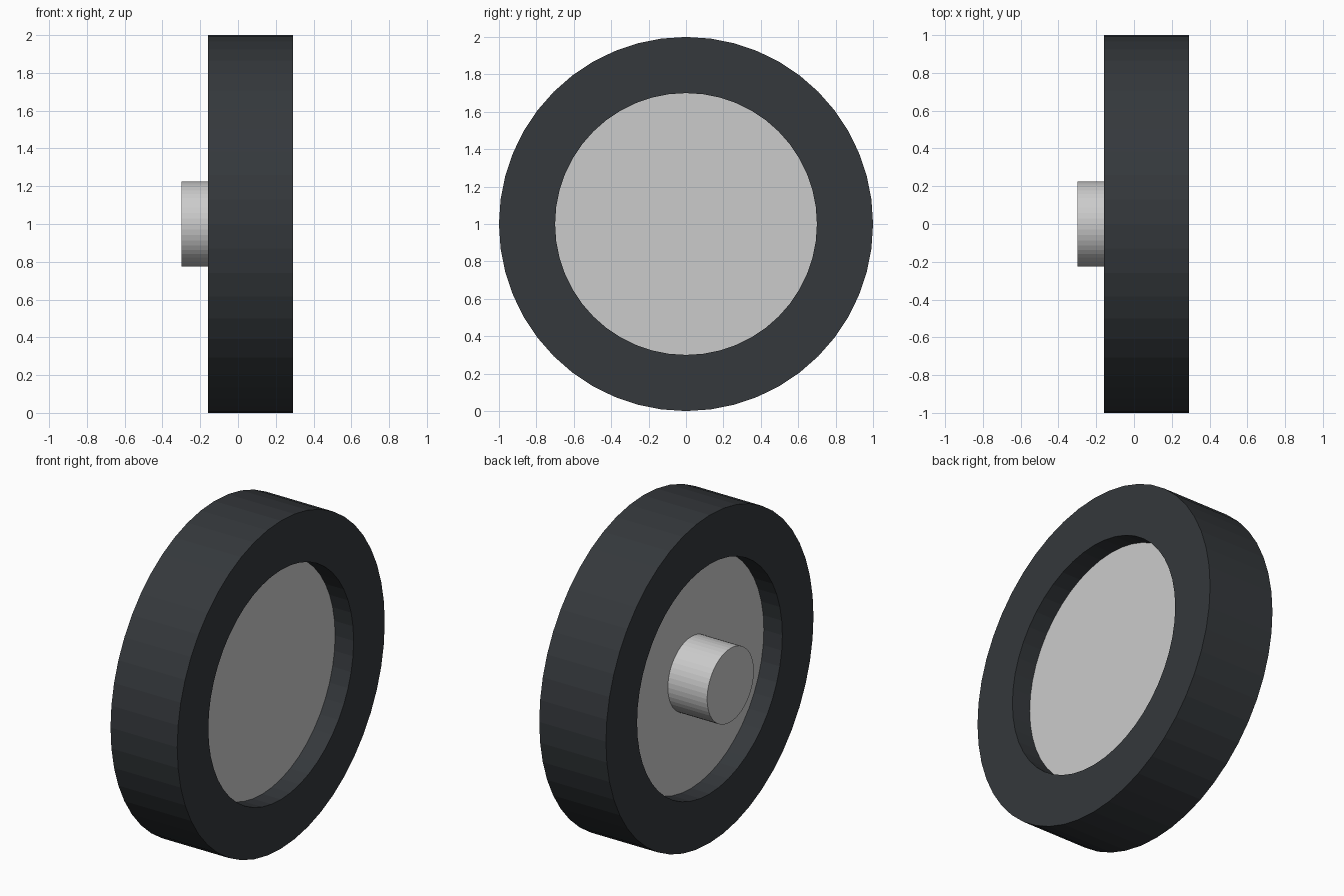
import bpy, bmesh
from math import cos, sin, tau

if "Cube" in bpy.data.objects:
    bpy.data.objects.remove(bpy.data.objects["Cube"])

SIDES = 48
AXLE_Z = 1.0


def lathe_x(name, profile, closed, color=None):
    """Revolve (x, radius) points about the wheel axle; open profiles get end caps."""
    bm = bmesh.new()
    rings = []
    for x, r in profile:
        rings.append([bm.verts.new((x, r * cos(tau * i / SIDES), r * sin(tau * i / SIDES)))
                      for i in range(SIDES)])
    pairs = list(zip(rings, rings[1:]))
    if closed:
        pairs.append((rings[-1], rings[0]))
    else:
        bm.faces.new(rings[0])
        bm.faces.new(rings[-1])
    for a, b in pairs:
        for i in range(SIDES):
            j = (i + 1) % SIDES
            bm.faces.new((a[i], a[j], b[j], b[i]))
    bmesh.ops.recalc_face_normals(bm, faces=bm.faces)
    mesh = bpy.data.meshes.new(name)
    bm.to_mesh(mesh)
    bm.free()
    obj = bpy.data.objects.new(name, mesh)
    obj.location.z = AXLE_Z
    bpy.context.collection.objects.link(obj)
    if color:
        mat = bpy.data.materials.new(name + "_rubber")
        mat.diffuse_color = color
        mat.use_nodes = True
        mat.node_tree.nodes["Principled BSDF"].inputs["Base Color"].default_value = mat.diffuse_color
        mesh.materials.append(mat)
    return obj


# Tyre: square-edged ring
lathe_x("tyre", [(-0.16, 0.70), (-0.16, 1.0), (0.29, 1.0), (0.29, 0.70)], True,
        (0.035, 0.04, 0.045, 1))

# Wheel disc recessed on both sides, with the axle stub stepping out of its inner face
lathe_x("wheel_disc_and_axle",
        [(-0.30, 0.225), (-0.035, 0.225), (-0.035, 0.70), (0.165, 0.70)], False)
